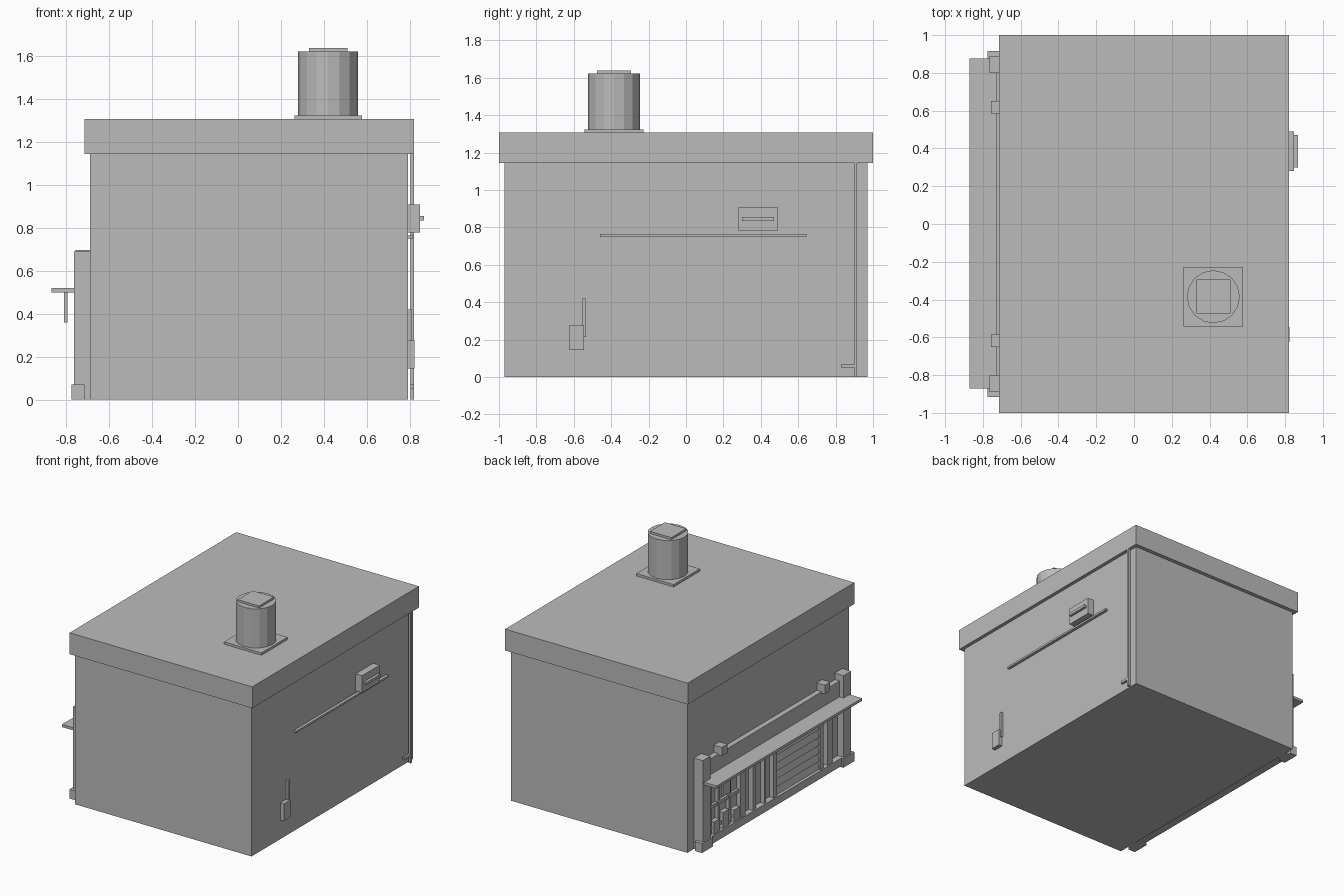
import bpy
import math

if "Cube" in bpy.data.objects:
    bpy.data.objects.remove(bpy.data.objects["Cube"])

# One plain material for the whole building
grey = bpy.data.materials.new("plain_grey")
grey.use_nodes = True
COLOUR = (0.5, 0.5, 0.5, 1)
grey.diffuse_color = COLOUR
grey.node_tree.nodes["Principled BSDF"].inputs["Base Color"].default_value = COLOUR


def box(name, x, y, z):
    """Box from (low, high) ranges on each axis."""
    spans = (x, y, z)
    bpy.ops.mesh.primitive_cube_add(size=1, location=[sum(s) / 2 for s in spans])
    ob = bpy.context.object
    ob.name = name
    ob.scale = [s[1] - s[0] for s in spans]
    bpy.ops.object.transform_apply(location=False, rotation=False, scale=True)
    ob.data.materials.append(grey)
    return ob


# Building shell
box("body", (-.69, .793), (-.97, .97), (0, 1.15))
box("roof", (-.715, .82), (-1, 1), (1.145, 1.307))

# Roof vent
cx, cy = .42, -.385
box("vent_base", (cx - .157, cx + .157), (cy - .157, cy + .157), (1.3, 1.325))
bpy.ops.mesh.primitive_cylinder_add(vertices=16, radius=.14, depth=.3, location=(cx, cy, 1.472))
vent = bpy.context.object
vent.name = "vent_drum"
vent.data.materials.append(grey)
box("vent_cap", (cx - .09, cx + .09), (cy - .09, cy + .09), (1.61, 1.638))

# Service fittings on the +x wall
box("wall_unit", (.79, .847), (.28, .49), (.78, .91))
box("wall_unit_grille", (.84, .867), (.30, .47), (.835, .855))
box("wall_rail", (.793, .815), (-.46, .645), (.75, .765))
box("meter_box", (.79, .823), (-.625, -.545), (.145, .275))
box("meter_conduit", (.79, .81), (-.555, -.535), (.215, .42))
box("drain_pipe", (.803, .82), (.90, .915), (0, 1.145))
box("drain_foot", (.803, .82), (.83, .90), (.05, .07))

# Shopfront frame on the -x wall
box("shop_backing", (-.715, -.69), (-.87, .87), (.01, .62))
box("shop_fascia", (-.73, -.69), (-.84, .84), (.52, .64))
box("shop_sill", (-.76, -.71), (-.84, .84), (.01, .07))
box("awning", (-.87, -.715), (-.87, .875), (.5, .52))
for side, s in (("left", 1), ("right", -1)):
    ys = sorted((s * .80, s * .89))
    box("shop_pillar_" + side, (-.765, -.69), ys, (0, .69))
    box("pillar_base_" + side, (-.775, -.715), sorted((s * .78, s * .915)), (0, .07))
    box("fascia_block_" + side, (-.757, -.69), sorted((s * .585, s * .65)), (.63, .697))

# Roller shutter slats, tilted slightly
for i in range(7):
    slat = box("shutter_slat", (-.735, -.715), (-.54, -.02), (.07 + i * .06, .125 + i * .06))
    slat.rotation_euler.y = math.radians(14)

# Upright members: centre and half width along the front
for y, w in ((.385, .03), (.25, .02), (.12, .01), (.0, .02), (-.56, .02), (-.66, .03)):
    box("shop_mullion", (-.75, -.71), (y - w, y + w), (.06, .5))

# Display window with bars, shelf and hanging sign
for z in (.1, .26, .42):
    box("window_bar", (-.735, -.71), (.36, .8), (z, z + .025))
for y in (.76, .66, .53):
    box("window_post", (-.74, -.71), (y - .012, y + .012), (.06, .5))
for i, y in enumerate((.7, .59, .46)):
    box("display_item", (-.75, -.71), (y - .035, y + .035), (.07, .16 + .03 * (i % 2)))
box("hanging_sign", (-.81, -.795), (.62, .71), (.36, .5))
